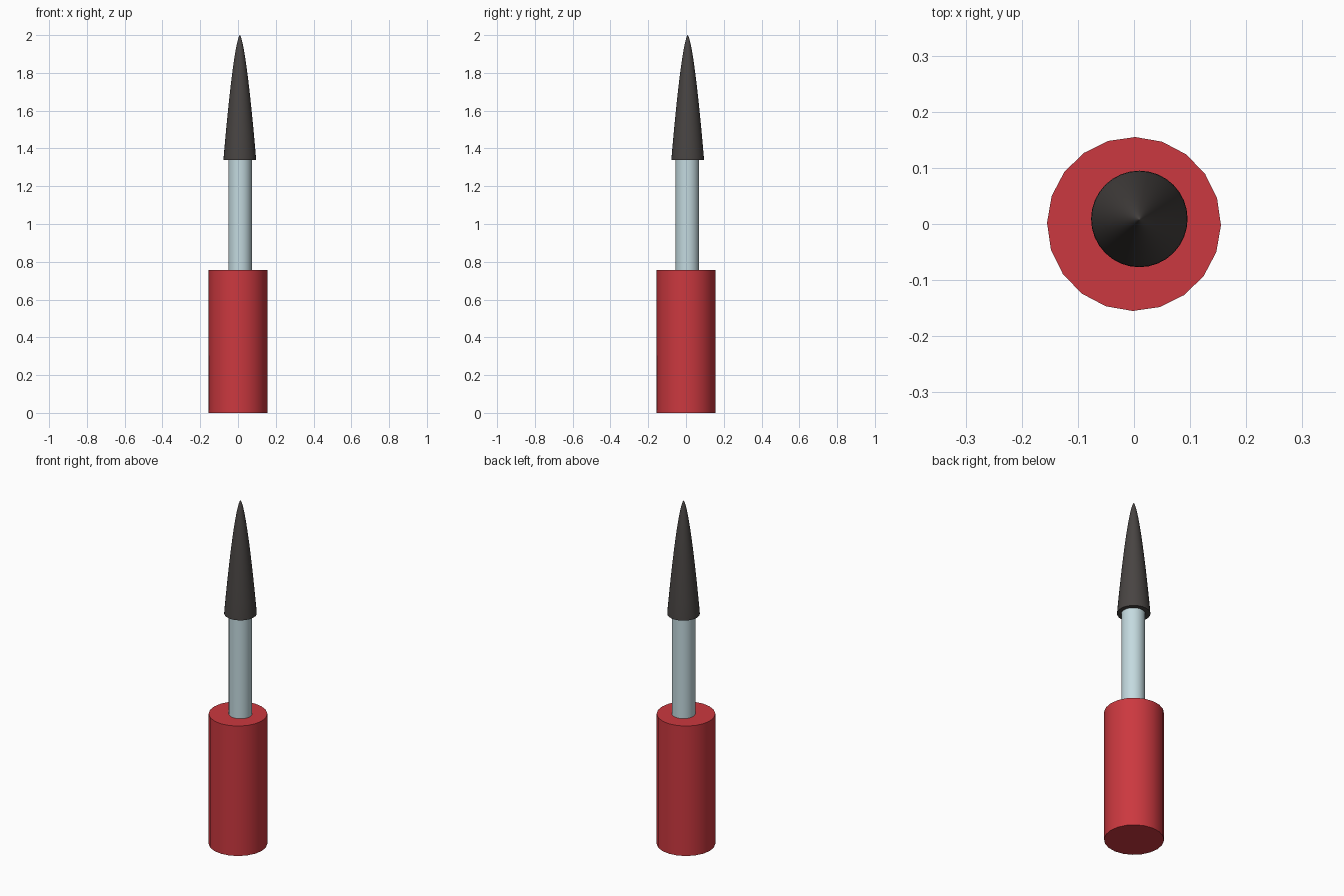
import bpy, bmesh, math

if "Cube" in bpy.data.objects:
    bpy.data.objects.remove(bpy.data.objects["Cube"])


def material(name, rgb):
    m = bpy.data.materials.new(name)
    m.diffuse_color = (*rgb, 1)
    m.use_nodes = True
    m.node_tree.nodes["Principled BSDF"].inputs["Base Color"].default_value = m.diffuse_color
    return m


def lathe(name, profile, sides, mat, centre=(0, 0), turn=0.0):
    """Spin an (r, z) profile; r = 0 makes a point, open ends are capped."""
    bm = bmesh.new()
    rings = []
    for r, z in profile:
        n = sides if r > 0 else 1
        rings.append([bm.verts.new((centre[0] + r * math.cos(turn + math.tau * i / sides),
                                    centre[1] + r * math.sin(turn + math.tau * i / sides), z))
                      for i in range(n)])
    for a, b in zip(rings, rings[1:]):
        for i in range(sides):
            j = (i + 1) % sides
            bm.faces.new((a[i], a[j], b[0]) if len(b) == 1 else (a[i], a[j], b[j], b[i]))
    for ring in (rings[0], rings[-1]):
        if len(ring) > 1:
            bm.faces.new(ring)
    bmesh.ops.recalc_face_normals(bm, faces=bm.faces[:])
    mesh = bpy.data.meshes.new(name)
    bm.to_mesh(mesh)
    bm.free()
    mesh.materials.append(mat)
    ob = bpy.data.objects.new(name, mesh)
    bpy.context.collection.objects.link(ob)
    bpy.context.view_layer.objects.active = ob
    ob.select_set(True)
    bpy.ops.object.shade_smooth_by_angle(angle=math.radians(40))
    ob.select_set(False)
    return ob


red = material("red", (0.60, 0.04, 0.05))
steel = material("pale_steel", (0.55, 0.70, 0.74))
dark = material("charcoal", (0.065, 0.058, 0.055))

# Thick handle
lathe("handle", [(0.155, 0), (0.155, 0.757)], 20, red, turn=math.radians(-0.8))

# Slim shaft, slightly off centre
lathe("shaft", [(0.062, 0.72), (0.062, 1.36)], 32, steel, centre=(0.011, 0.007))

# Bullet-shaped tip with a short straight rim
steps = 16
tip = [(0.086, 1.34)]
for k in range(steps + 1):
    u = 1 - (1 - k / steps) ** 2          # closer rings near the point
    tip.append((0.085 * max(0.0, 1 - u) ** 0.65, 1.36 + 0.64 * u))
lathe("tip", tip, 32, dark, centre=(0.0095, 0.009))
